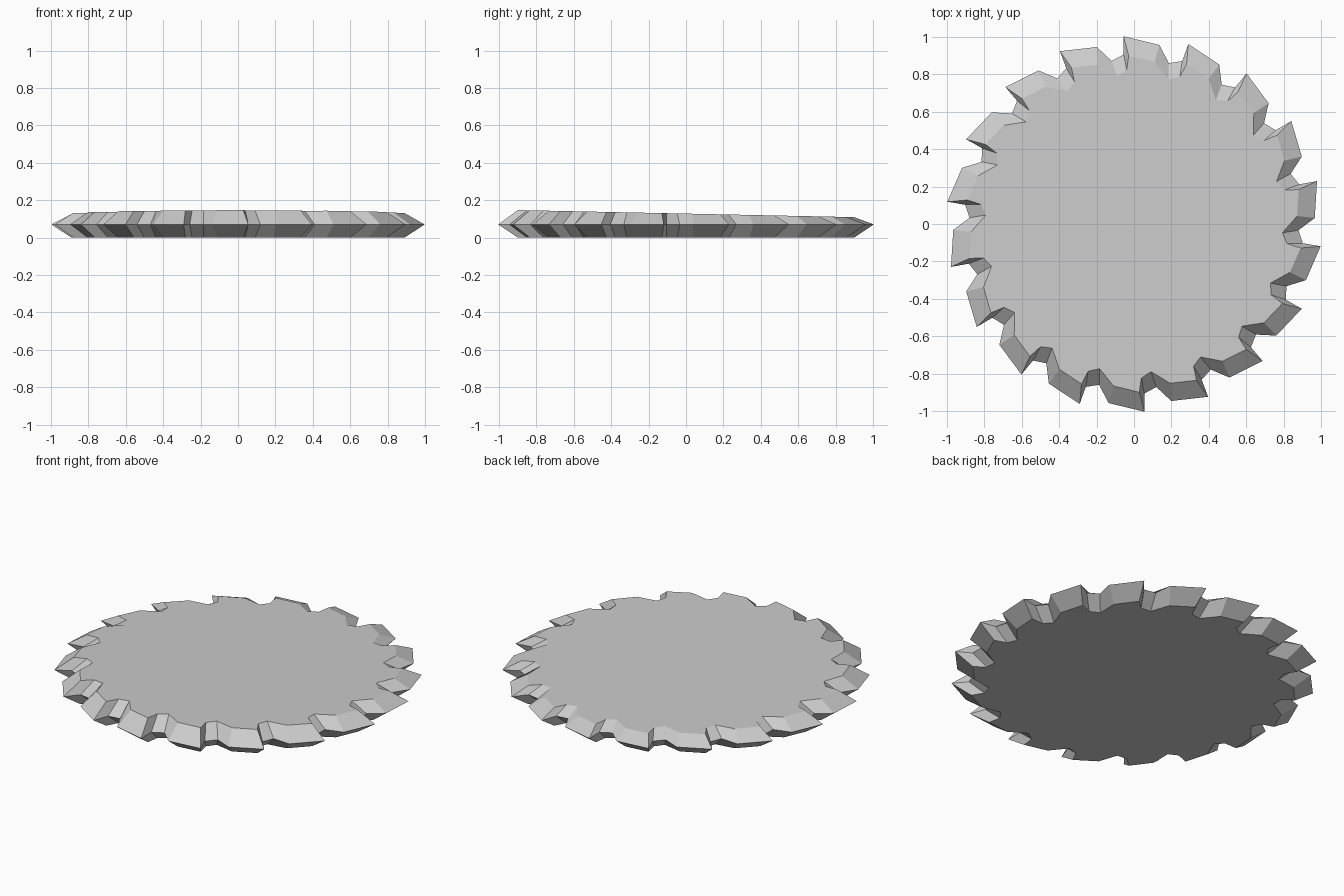
import bpy, bmesh
from math import radians, cos, sin

if "Cube" in bpy.data.objects:
    bpy.data.objects.remove(bpy.data.objects["Cube"])

TEETH = 18
START = 93.2          # angle of the first tooth tip, degrees
MID_Z = 0.07

# one tooth as (radius, clockwise degrees from the tip)
RIM = [(1.005, 0.0), (0.967, 11.3), (0.88, 15.4), (0.908, 19.7)]
FACE = [(0.90, 1.4), (0.873, 10.4), (0.795, 16.6), (0.825, 20.5)]


def top_z(x, y):
    # the upper face leans slightly down towards the back
    return 0.128 - 0.021 * y


def ring(bm, tooth, height):
    verts = []
    for i in range(TEETH):
        for r, d in tooth:
            a = radians(START - i * 360 / TEETH - d)
            x, y = r * cos(a), r * sin(a)
            verts.append(bm.verts.new((x, y, height(x, y))))
    return verts


bm = bmesh.new()
# lower face, pointed rim, upper face
rings = [ring(bm, FACE, lambda x, y: 0.0),
         ring(bm, RIM, lambda x, y: MID_Z),
         ring(bm, FACE, top_z)]
n = len(rings[0])
# bevelled tooth sides
for lo, hi in zip(rings, rings[1:]):
    for i in range(n):
        j = (i + 1) % n
        bm.faces.new((lo[i], lo[j], hi[j], hi[i]))
# flat discs
bm.faces.new(rings[0])
bm.faces.new(rings[2])
bmesh.ops.recalc_face_normals(bm, faces=bm.faces)

mesh = bpy.data.meshes.new("saw_blade")
bm.to_mesh(mesh)
bm.free()
blade = bpy.data.objects.new("saw_blade", mesh)
bpy.context.collection.objects.link(blade)
